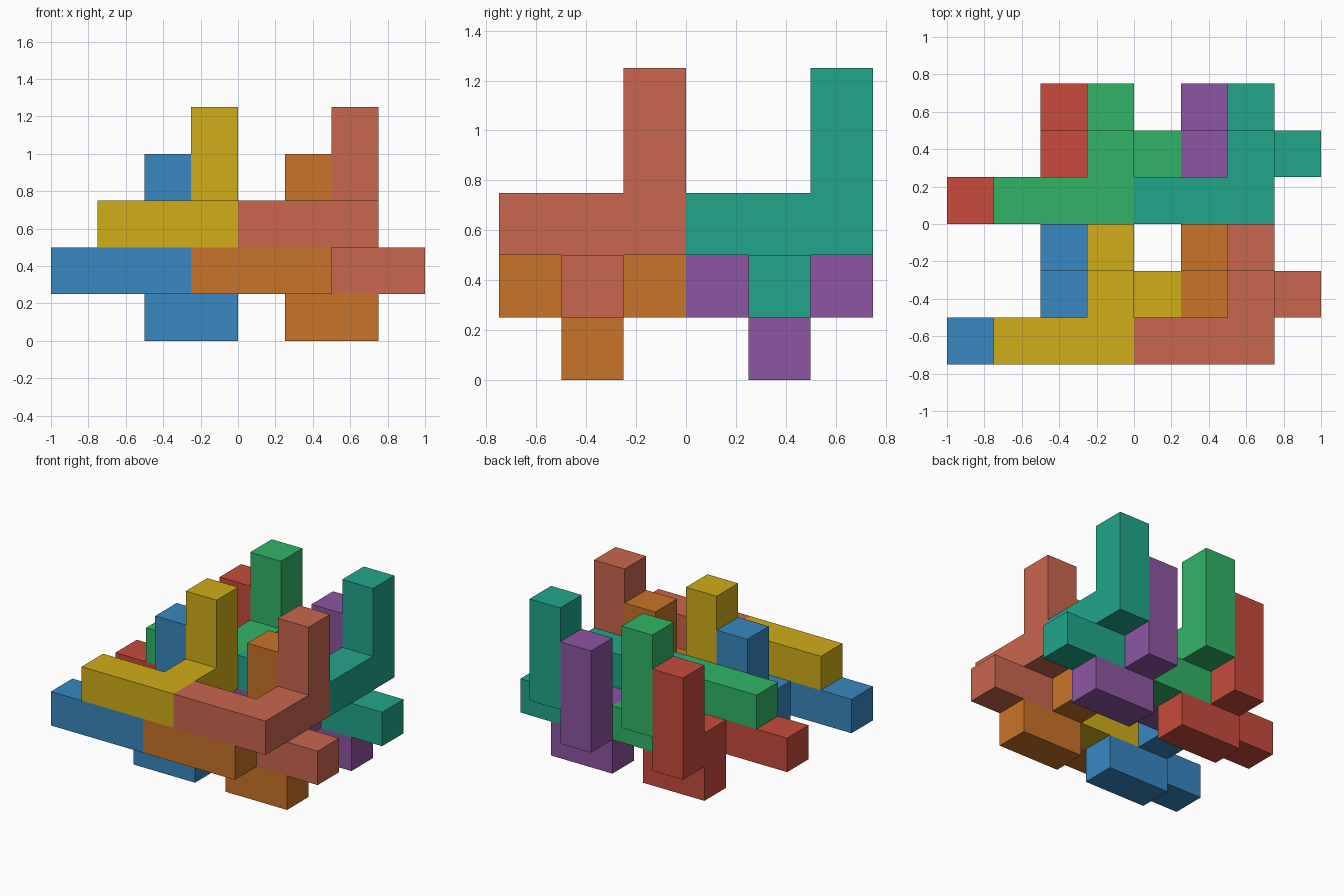
import bpy, bmesh
from mathutils import Vector

if "Cube" in bpy.data.objects:
    bpy.data.objects.remove(bpy.data.objects["Cube"])

U = 0.25                              # edge of one unit cube
ORIGIN = Vector((-1.0, -0.75, 0.0))   # corner of the cell grid

# one puzzle piece as box runs of cells: (first cell, size in cells)
RUNS = [
    ((0, 0, 1), (3, 1, 1)),   # long arm
    ((2, 1, 1), (1, 2, 1)),   # cross arm
    ((2, 2, 2), (1, 1, 2)),   # upright post
    ((2, 1, 0), (2, 1, 1)),   # foot
]
CELLS = {(x + i, y + j, z + k)
         for (x, y, z), (a, b, c) in RUNS
         for i in range(a) for j in range(b) for k in range(c)}


def linear(hex_code):
    vals = [int(hex_code[i:i + 2], 16) / 255 for i in (0, 2, 4)]
    return [v / 12.92 if v <= 0.04045 else ((v + 0.055) / 1.055) ** 2.4 for v in vals] + [1]


def add_piece(name, shift, hex_code):
    bm = bmesh.new()
    for cell in CELLS:
        centre = Vector(cell) + Vector((0.5, 0.5, 0.5))
        for axis in range(3):
            for sign in (-1, 1):
                near = list(cell)
                near[axis] += sign
                if tuple(near) in CELLS:
                    continue
                # outer face of this cell, wound outwards
                n, u = Vector(), Vector()
                n[axis], u[(axis + 1) % 3] = sign * 0.5, 0.5
                v = n.cross(u) * 2
                corners = [centre + n + u * p + v * q
                           for p, q in ((-1, -1), (1, -1), (1, 1), (-1, 1))]
                bm.faces.new([bm.verts.new(ORIGIN + (c + Vector(shift)) * U) for c in corners])
    bmesh.ops.remove_doubles(bm, verts=bm.verts[:], dist=0.001)
    bmesh.ops.dissolve_limit(bm, angle_limit=0.01, verts=bm.verts[:], edges=bm.edges[:])
    bmesh.ops.recalc_face_normals(bm, faces=bm.faces[:])
    mesh = bpy.data.meshes.new(name)
    bm.to_mesh(mesh)
    bm.free()
    mat = bpy.data.materials.new(name + "_paint")
    mat.diffuse_color = linear(hex_code)
    mat.use_nodes = True
    mat.node_tree.nodes["Principled BSDF"].inputs["Base Color"].default_value = mat.diffuse_color
    mesh.materials.append(mat)
    bpy.context.collection.objects.link(bpy.data.objects.new(name, mesh))


# lower and upper piece colours for each of the four interlocking pairs
PAIRS = {
    ("front", "left"): ("3888C1", "D0AD19"),
    ("front", "right"): ("C97329", "C9664E"),
    ("back", "left"): ("C84B3C", "31B467"),
    ("back", "right"): ("8E55A2", "22A68B"),
}
for (row, side), (low, high) in PAIRS.items():
    dx, dy = 3 * (side == "right"), 3 * (row == "back")
    add_piece(f"{row}_{side}_lower_piece", (dx, dy, 0), low)
    add_piece(f"{row}_{side}_upper_piece", (dx + 1, dy, 1), high)
